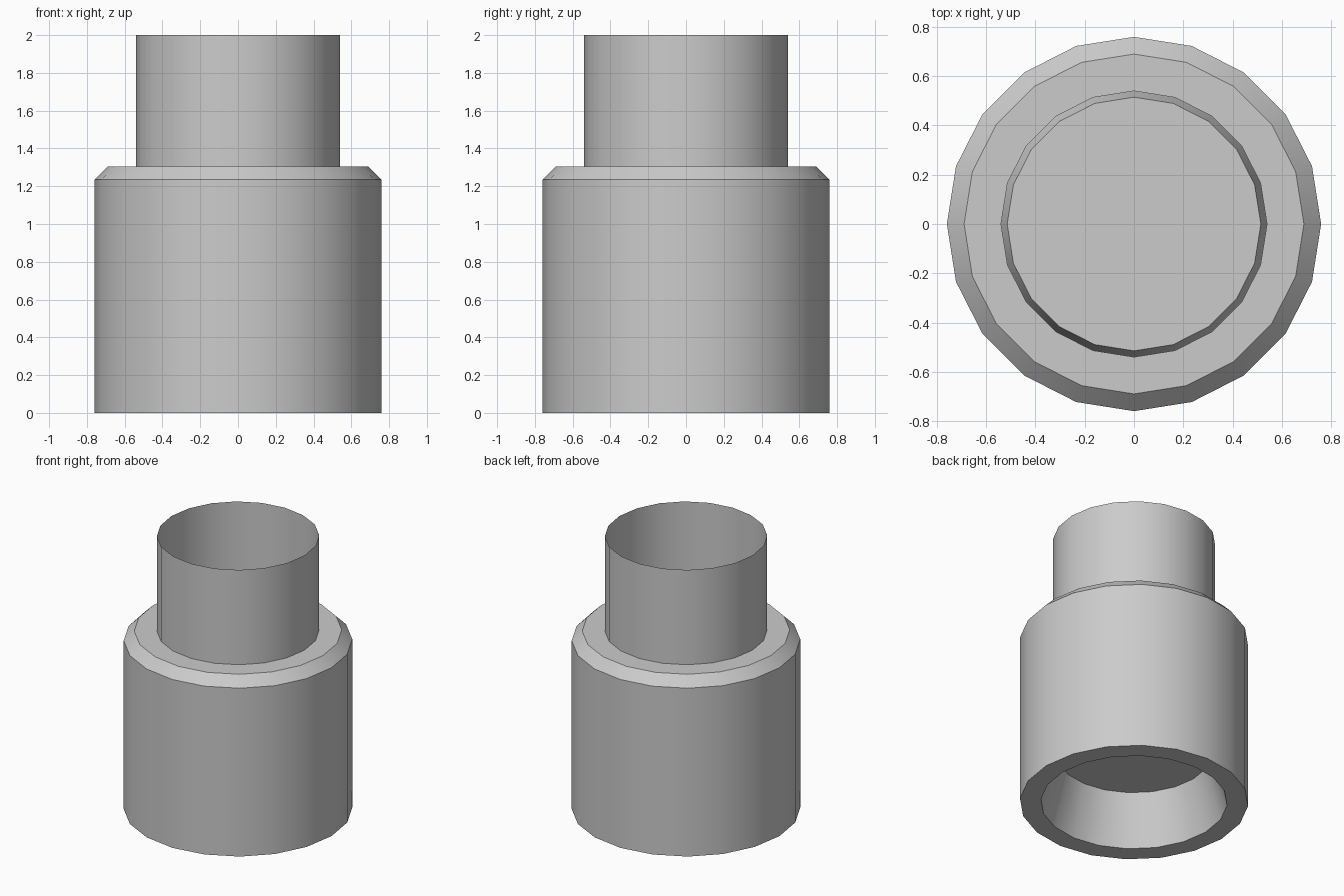
import bpy, bmesh
from math import sin, cos, tau, radians

if "Cube" in bpy.data.objects:
    bpy.data.objects.remove(bpy.data.objects["Cube"])

SIDES = 20

def lathe(name, profile, cap_last=False):
    """Revolve (radius, z) points around z into a smooth-shaded shell."""
    bm = bmesh.new()
    rings = [[bm.verts.new((r * cos(tau * i / SIDES), r * sin(tau * i / SIDES), z))
              for i in range(SIDES)] for r, z in profile]
    for a, b in zip(rings, rings[1:]):
        for i in range(SIDES):
            j = (i + 1) % SIDES
            bm.faces.new((a[i], b[i], b[j], a[j]))
    if cap_last:
        bm.faces.new(rings[-1])
    mesh = bpy.data.meshes.new(name)
    bm.to_mesh(mesh)
    bm.free()
    obj = bpy.data.objects.new(name, mesh)
    bpy.context.collection.objects.link(obj)
    bpy.ops.object.select_all(action='DESELECT')
    obj.select_set(True)
    bpy.context.view_layer.objects.active = obj
    bpy.ops.object.shade_smooth_by_angle(angle=radians(30))
    return obj

# open neck, shoulder, chamfer, barrel, base rim, then tapered recess with its ceiling
lathe("stepped_sleeve", [
    (0.54, 2.0), (0.54, 1.305),
    (0.69, 1.305), (0.76, 1.235),
    (0.76, 0.0), (0.62, 0.0),
    (0.515, 0.37),
], cap_last=True)
